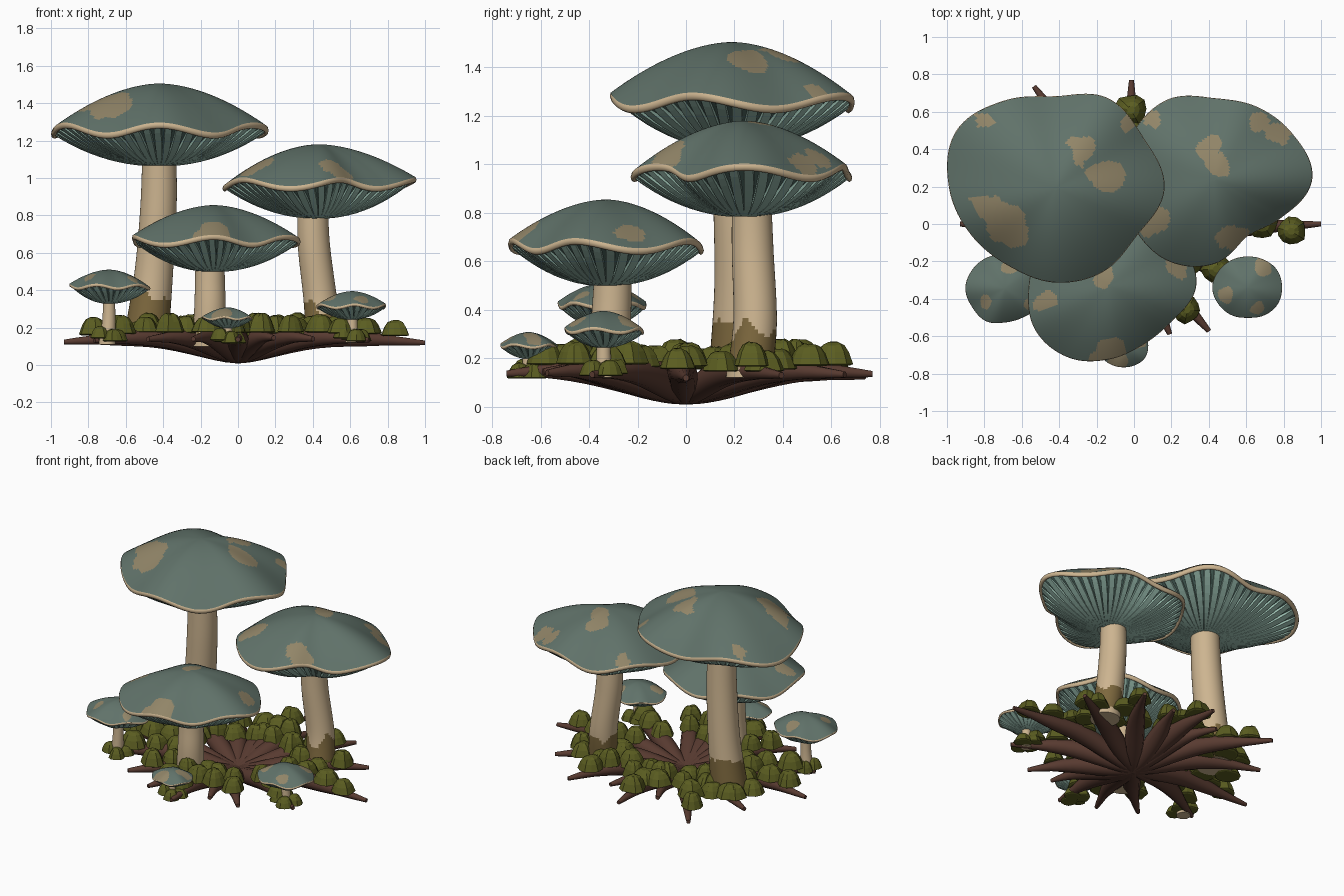
import bpy, bmesh, math, random
from math import sin, cos, pi, radians
from mathutils import Vector, noise

if "Cube" in bpy.data.objects:
    bpy.data.objects.remove(bpy.data.objects["Cube"])

random.seed(4)


def material(name, r, g, b):
    m = bpy.data.materials.new(name)
    m.diffuse_color = (r, g, b, 1)
    m.use_nodes = True
    m.node_tree.nodes["Principled BSDF"].inputs["Base Color"].default_value = m.diffuse_color
    return m


CAP = material("cap teal", 0.117, 0.168, 0.142)
PATCH = material("cap patch tan", 0.285, 0.235, 0.138)
CREAM = material("cream stem", 0.61, 0.46, 0.28)
STAIN = material("stem stain", 0.205, 0.138, 0.048)
GILL = material("gill light teal", 0.33, 0.52, 0.44)
DEEP = material("gill deep teal", 0.10, 0.18, 0.155)
MOSS = material("moss olive", 0.104, 0.110, 0.015)
ROOT = material("root brown", 0.098, 0.043, 0.030)


def loft(name, rings, mats, rule=None, ends=(False, False), wrap=False, smooth=True):
    """Skin a list of equal rings; rule(centre, column) picks the material."""
    n, k = len(rings[0]), len(rings)
    verts = [p for ring in rings for p in ring]
    faces, cols = [], []
    for i in range(k if wrap else k - 1):
        a, b = i * n, (i + 1) % k * n
        for j in range(n):
            j2 = (j + 1) % n
            faces.append((a + j, b + j, b + j2, a + j2))
            cols.append(j)
    if ends[0]:
        faces.append(tuple(range(n)))
        cols.append(0)
    if ends[1]:
        faces.append(tuple(reversed(range((k - 1) * n, k * n))))
        cols.append(0)
    me = bpy.data.meshes.new(name)
    me.from_pydata(verts, [], faces)
    for m in mats:
        me.materials.append(m)
    for f, c in zip(me.polygons, cols):
        f.use_smooth = smooth and len(f.vertices) == 4
        if rule:
            f.material_index = rule(f.center, c)
    if all(ends):
        bm = bmesh.new()
        bm.from_mesh(me)
        bmesh.ops.recalc_face_normals(bm, faces=bm.faces)
        bm.to_mesh(me)
        bm.free()
    ob = bpy.data.objects.new(name, me)
    bpy.context.collection.objects.link(ob)
    return ob


def spline(a, b, c, d, t):
    return b + 0.5 * t * (c - a + t * (2 * a - 5 * b + 4 * c - d + t * (3 * (b - c) + d - a)))


def outline(radii, ang):
    """Radius of a lobed outline given at equal angle steps."""
    n = len(radii)
    u = ang / (2 * pi) * n
    i = math.floor(u)
    return spline(*(radii[(i + q) % n] for q in (-1, 0, 1, 2)), u - i)


def mushroom(name, centre, radii, apex, rim, bottom, hump, spots, gills, stem, stain):
    cx, cy = centre
    R = sum(radii) / len(radii)
    H, D = apex - rim, rim - bottom

    def point(ang, t, z, out=0.0):
        r = outline(radii, ang) * t + out
        wave = 0.05 * R * cos(5 * (ang - radians(hump))) * t ** 2
        return (cx + r * cos(ang), cy + r * sin(ang), z + wave)

    # Cap top with tan patches
    n = 180
    angs = [2 * pi * j / n for j in range(n)]
    top = [[point(a, t, rim + H * (1 - t ** 1.8)) for a in angs]
           for t in [0.02] + [i / 40 for i in range(1, 41)]]

    def patch(c, _):
        wob = noise.noise(Vector(c) * 9) * 0.05 + noise.noise(Vector(c) * 25) * 0.01
        return int(any(math.hypot(c.x - x, c.y - y) + wob < 0.9 * r for x, y, r in spots))
    loft(name + "_cap", top, [CAP, PATCH], patch, ends=(True, False))

    # Rolled rim just under the cap edge
    h = 0.016 * (R / 0.5) ** 0.7
    band = []
    for k in range(8):
        f = pi / 2 - k * pi / 4
        band.append([point(a, 1, rim - 0.8 * h + 1.15 * h * sin(f), 0.8 * h * cos(f) - 0.6 * h)
                     for a in angs])
    loft(name + "_rim", band, [CREAM], wrap=True)

    # Pleated gills: broad ridges, dark gaps that close towards the stem
    under = []
    inner = 0.8 * stem[0][3] / R
    for i in range(11):
        t = 0.975 + (inner - 0.975) * i / 10
        gap = 0.04 + 0.46 * t ** 3
        deep = 0.25 * R * t * t * (1 - t) + 0.003 * R
        z = rim - 0.008 - D * (1 - t ** 2.1)
        ring = []
        for g in range(gills):
            for off, up in ((0, 0), (1 - gap, 0), (1 - 0.9 * gap, deep), (1 - 0.1 * gap, deep)):
                ring.append(point(2 * pi * (g + off) / gills, t, z + up))
        under.append(ring)
    loft(name + "_gills", under, [GILL, DEEP], lambda c, j: int(j % 4 == 2), smooth=False)

    # Bent stem, listed from top to base as x, y, z, radius
    P = [Vector(p) for p in stem]
    P = [2 * P[0] - P[1]] + P + [2 * P[-1] - P[-2]]
    rings = []
    for i in range(len(P) - 3):
        for q in range(16 if i < len(P) - 4 else 17):
            x, y, z, r = spline(*P[i:i + 4], q / 16)
            rings.append([(x + r * cos(2 * pi * j / 40), y + r * sin(2 * pi * j / 40), z)
                          for j in range(40)])
    loft(name + "_stem", rings, [CREAM, STAIN],
         lambda c, _: int(0.16 < c.z < stain + 0.08 * noise.noise(Vector(c) * 14)),
         ends=(True, True))


# Three large mushrooms
mushroom("tall_mushroom", (-0.42, 0.19),
         [.58, .54, .555, .49, .54, .61, .565, .51, .48, .5, .51, .50],
         1.505, 1.27, 1.07, 270,
         [(-.80, .10, .09), (-.70, .01, .11), (-.63, -.07, .08), (-.28, .40, .08),
          (-.15, .25, .09), (-.81, .56, .06), (-.03, .52, .03)], 50,
         [(-.42, .2, 1.18, .09), (-.425, .21, .85, .097), (-.45, .22, .5, .103),
          (-.49, .215, .15, .12)], 0.37)
mushroom("middle_mushroom", (0.43, 0.24),
         [.52, .48, .445, .43, .49, .5, .51, .5, .50, .45, .35, .41],
         1.18, 0.98, 0.79, 288,
         [(.40, .42, .065), (.47, .32, .07), (.68, .56, .05), (.76, .47, .065),
          (.54, -.08, .09), (.10, .02, .09), (.10, .55, .05)], 48,
         [(.40, .27, .9, .08), (.405, .275, .65, .086), (.44, .285, .35, .09),
          (.46, .26, .12, .095)], 0.31)
mushroom("front_mushroom", (-0.13, -0.33),
         [.46, .44, .42, .40, .40, .42, .43, .46, .44, .39, .36, .38],
         0.855, 0.675, 0.505, 270,
         [(-.17, -.30, .065), (-.14, -.68, .09), (.25, -.22, .06), (-.48, -.42, .05),
          (-.25, 0, .07)], 46,
         [(-.15, -.30, .6, .076), (-.15, -.305, .45, .08), (-.15, -.31, .3, .084),
          (-.16, -.30, .1, .09)], 0.15)

# Three small mushrooms
mushroom("left_small_mushroom", (-0.69, -0.345),
         [.22, .2, .19, .18, .19, .2, .21, .2, .2, .18, .18, .2], 0.51, 0.425, 0.335, 250,
         [(-.66, -.22, .05), (-.80, -.40, .05), (-.56, -.42, .04)], 28,
         [(-.69, -.345, .4, .03), (-.69, -.345, .25, .035), (-.70, -.345, .11, .045)], 0.05)
mushroom("right_small_mushroom", (0.61, -0.34),
         [.18, .18, .17, .165, .17, .18, .19, .18, .17, .16, .17, .18], 0.395, 0.32, 0.25, 275,
         [(.68, -.24, .045), (.50, -.37, .04), (.67, -.46, .045)], 26,
         [(.61, -.34, .3, .027), (.61, -.34, .2, .03), (.61, -.34, .12, .035)], 0.05)
mushroom("tiny_mushroom", (-0.055, -0.65),
         [.13, .13, .12, .12, .12, .13, .135, .13, .12, .115, .12, .13], 0.308, 0.255, 0.205, 260,
         [(-.09, -.73, .035), (.02, -.63, .035)], 24,
         [(-.055, -.65, .24, .022), (-.055, -.65, .18, .025), (-.055, -.65, .13, .03)], 0.05)


def root_height(r):
    return 0.052 + 0.098 * sin(min(r / 0.5, 1) * pi / 2) ** 1.4 - 0.07 * max(r - 0.55, 0)


def moss(x, y, z, r, h):
    """Shallow flared dome."""
    turn, dome = random.random(), []
    wob = [random.uniform(0.88, 1.1) for _ in range(11)]
    for k, hz in ((.25, 1), (.55, .87), (.78, .55), (1, 0), (.85, -.06)):
        dome.append([(x + r * k * w * cos(2 * pi * (j + turn) / 11),
                      y + r * k * w * sin(2 * pi * (j + turn) / 11),
                      z + h * hz * (1 + 0.4 * (w - 1))) for j, w in enumerate(wob)])
    loft("moss_clump", dome, [MOSS], ends=(True, True), smooth=False)


# Radiating roots (direction, length), with moss clumps riding on them
ROOTS = [(0, 1.0), (28, .84), (55, .8), (74, .62), (91, .77), (108, .62), (126, .91), (152, .82),
         (180, .93), (204, .84), (228, .72), (250, .70), (270, .74), (288, .62), (305, .7), (331, .8)]
for deg, length in ROOTS:
    a = radians(deg)
    d, side = Vector((cos(a), sin(a), 0)), Vector((-sin(a), cos(a), 0))
    bend = random.uniform(-0.03, 0.03)
    rings = []
    for i in range(15):
        s = i / 14
        c = d * (s * length) + side * (bend * sin(pi * s))
        c.z = root_height(s * length)
        rad = 0.045 + 0.018 * sin(pi * min(s / 0.8, 1)) - 0.032 * s ** 3
        rings.append([c + side * (rad * cos(q * pi / 5)) + Vector((0, 0, rad * sin(q * pi / 5)))
                      for q in range(10)])
    loft("root", rings, [ROOT], ends=(True, True))
    r = length - 0.16
    while r > 0.3:
        p = d * r + side * (bend + random.uniform(-0.03, 0.03))
        moss(p.x, p.y, root_height(r) + 0.03, random.uniform(.07, .088), random.uniform(.075, .10))
        r -= random.uniform(0.13, 0.16)

# Moss cushions around the stem bases
for x, y, ring, z, count in ((-.69, -.345, .05, .13, 4), (.61, -.34, .05, .13, 4),
                             (-.055, -.65, .045, .12, 4), (-.49, .215, .15, .15, 6),
                             (.46, .26, .13, .15, 4)):
    for k in range(count):
        q = 2 * pi * (k + 0.3) / count
        big = ring > 0.1
        moss(x + ring * cos(q), y + ring * sin(q), z + 0.008 * (k % 3),
             0.08 if big else 0.055, 0.08 if big else 0.06)
